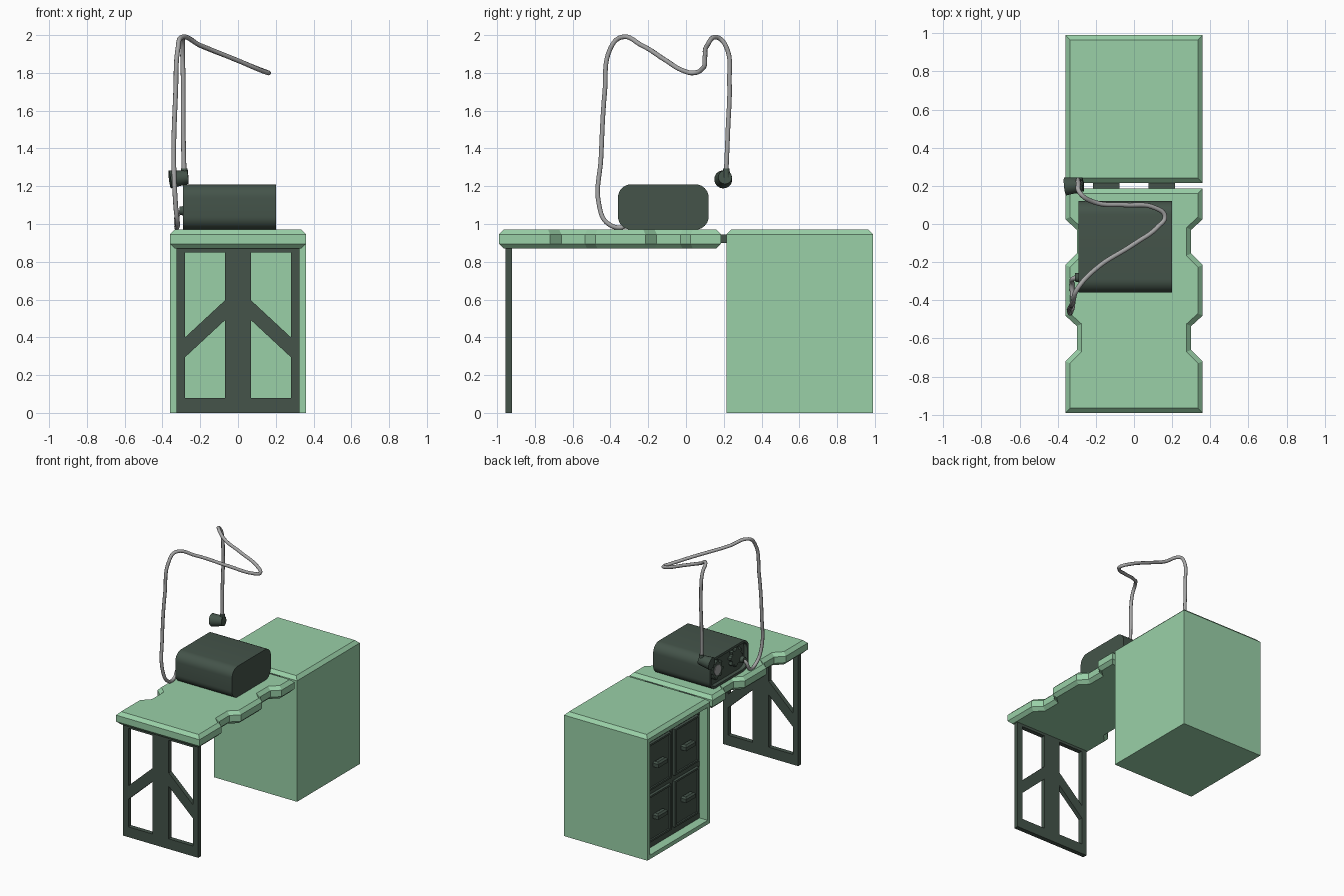
import bpy, bmesh, math
from mathutils import Vector, Matrix

if "Cube" in bpy.data.objects:
    bpy.data.objects.remove(bpy.data.objects["Cube"])


def material(name, rgb):
    m = bpy.data.materials.new(name)
    m.diffuse_color = (*rgb, 1)
    m.use_nodes = True
    m.node_tree.nodes["Principled BSDF"].inputs["Base Color"].default_value = m.diffuse_color
    return m


GREEN = material("light green", (0.32, 0.63, 0.39))
DARK = material("dark green", (0.058, 0.088, 0.068))
GREY = material("hose grey", (0.38, 0.38, 0.38))


def finish(name, bm, *mats, smooth=False):
    bmesh.ops.recalc_face_normals(bm, faces=bm.faces[:])
    me = bpy.data.meshes.new(name)
    bm.to_mesh(me)
    bm.free()
    for m in mats:
        me.materials.append(m)
    ob = bpy.data.objects.new(name, me)
    bpy.context.collection.objects.link(ob)
    if smooth:
        bpy.ops.object.select_all(action='DESELECT')
        bpy.context.view_layer.objects.active = ob
        ob.select_set(True)
        bpy.ops.object.shade_smooth_by_angle(angle=math.radians(35))
    return ob


def prism_bm(points, offset):
    bm = bmesh.new()
    f = bm.faces.new([bm.verts.new(p) for p in points])
    r = bmesh.ops.extrude_face_region(bm, geom=[f])
    bmesh.ops.translate(bm, vec=offset, verts=[v for v in r["geom"] if isinstance(v, bmesh.types.BMVert)])
    bmesh.ops.recalc_face_normals(bm, faces=bm.faces[:])
    return bm


def box_bm(lo, hi):
    pts = [(lo[0], lo[1], lo[2]), (hi[0], lo[1], lo[2]), (hi[0], hi[1], lo[2]), (lo[0], hi[1], lo[2])]
    return prism_bm(pts, (0, 0, hi[2] - lo[2]))


def box(name, lo, hi, mat):
    return finish(name, box_bm(lo, hi), mat)


def chamfer(bm, heights, size):
    edges = [e for e in bm.edges if any(all(abs(v.co.z - h) < 1e-4 for v in e.verts) for h in heights)]
    bmesh.ops.bevel(bm, geom=edges, offset=size, segments=1, affect='EDGES')


def recess(bm, rim, depth):
    # inset the face that looks to -x and push it inwards
    bm.normal_update()
    f = max((f for f in bm.faces if f.normal.x < -0.99), key=lambda f: f.calc_area())
    bmesh.ops.inset_region(bm, faces=[f], thickness=rim)
    r = bmesh.ops.extrude_face_region(bm, geom=[f])
    bmesh.ops.translate(bm, vec=(depth, 0, 0), verts=[v for v in r["geom"] if isinstance(v, bmesh.types.BMVert)])
    if f.is_valid:
        bmesh.ops.delete(bm, geom=[f], context='FACES_ONLY')
    return [g for g in r["geom"] if isinstance(g, bmesh.types.BMFace)]


def cone(name, centre, axis, r1, r2, length, mat, seg=20):
    bm = bmesh.new()
    rot = Vector((0, 0, 1)).rotation_difference(Vector(axis)).to_matrix().to_4x4()
    bmesh.ops.create_cone(bm, cap_ends=True, segments=seg, radius1=r1, radius2=r2, depth=length,
                          matrix=Matrix.Translation(centre) @ rot)
    return finish(name, bm, mat, smooth=True)


# Table top with two chamfered notches on each long side
right = [(0.36, 0.185), (0.36, 0.025), (0.30, -0.03), (0.30, -0.155), (0.36, -0.215),
         (0.36, -0.48), (0.30, -0.535), (0.30, -0.66), (0.36, -0.72), (0.36, -0.99)]
outline = right + [(-x, y) for x, y in reversed(right)]
bm = prism_bm([(x, y, 0.87) for x, y in outline], (0, 0, 0.10))
chamfer(bm, (0.87, 0.97), 0.025)
finish("table_top", bm, GREEN)

# Cabinet, open on its left side
bm = box_bm((-0.36, 0.215, 0), (0.36, 0.99, 0.97))
chamfer(bm, (0.97,), 0.025)
for f in recess(bm, 0.045, 0.07):
    f.material_index = 1
finish("cabinet", bm, GREEN, DARK)

# Four drawer fronts with pulls, sitting in the recess
for i, y in enumerate((0.43, 0.775)):
    for j, z in enumerate((0.27, 0.675)):
        tag = f"{i}{j}"
        bm = box_bm((-0.312, y - 0.15, z - 0.18), (-0.28, y + 0.15, z + 0.18))
        recess(bm, 0.02, 0.012)
        finish("drawer_front_" + tag, bm, DARK)
        bm = box_bm((-0.345, y - 0.06, z - 0.015), (-0.295, y + 0.06, z + 0.025))
        chamfer(bm, (z + 0.025,), 0.012)
        finish("drawer_pull_" + tag, bm, DARK)

# Two hinge blocks joining top and cabinet
for s in (-1, 1):
    box(f"hinge_{'left' if s < 0 else 'right'}", (s * 0.145 - 0.07, 0.17, 0.90), (s * 0.145 + 0.07, 0.23, 0.945), DARK)

# Front leg panel: posts, rails and slanted braces
Y0, Y1 = -0.955, -0.92
box("leg_centre_post", (-0.07, Y0, 0.08), (0.07, Y1, 0.85), DARK)
box("leg_bottom_rail", (-0.325, Y0, 0), (0.325, Y1, 0.08), DARK)
box("leg_top_rail", (-0.325, Y0, 0.85), (0.325, Y1, 0.875), DARK)
for s in (-1, 1):
    side = "left" if s < 0 else "right"
    a, b = sorted((s * 0.28, s * 0.325))
    box("leg_post_" + side, (a, Y0, 0.08), (b, Y1, 0.85), DARK)
    brace = [(0.07, 0.49), (0.28, 0.295), (0.28, 0.40), (0.07, 0.595)]
    finish("leg_brace_" + side, prism_bm([(s * x, Y0, z) for x, z in brace], (0, Y1 - Y0, 0)), DARK)

# Machine housing: rounded profile, recessed left end
prof = []
for k, (sy, sz) in enumerate(((1, 1), (-1, 1), (-1, -1), (1, -1))):
    cy, cz = -0.12 + sy * 0.17, 1.09 + sz * 0.05
    for n in range(9):
        a = math.radians(90 * k + 90 * n / 8)
        prof.append((-0.29, cy + 0.07 * math.cos(a), cz + 0.07 * math.sin(a)))
bm = prism_bm(prof, (0.49, 0, 0))
recess(bm, 0.018, 0.03)
finish("machine_housing", bm, DARK, smooth=True)

# Toothed wheels and a dial in the machine's recess
for name, y, z, r in (("wheel_back", 0.02, 1.10, 0.075), ("wheel_front", -0.22, 1.11, 0.075)):
    pts = []
    for n in range(32):
        q = r if n % 4 < 2 else r * 0.78
        a = math.tau * n / 32
        pts.append((-0.285, y + q * math.cos(a), z + q * math.sin(a)))
    finish(name, prism_bm(pts, (0.03, 0, 0)), DARK)
cone("dial", (-0.284, 0.02, 1.10), (1, 0, 0), 0.04, 0.04, 0.01, GREY)
cone("hose_socket", (-0.285, -0.28, 1.07), (1, 0, 0), 0.022, 0.028, 0.05, DARK)

# Hose looping from the machine up over the desk to the nozzle
path = [(-0.27, -0.28, 1.07), (-0.315, -0.285, 1.055), (-0.325, -0.32, 0.99), (-0.32, -0.41, 1.0),
        (-0.33, -0.46, 1.10), (-0.34, -0.45, 1.35), (-0.33, -0.43, 1.70), (-0.318, -0.40, 1.93),
        (-0.30, -0.345, 1.988), (-0.20, -0.235, 1.946), (0.0, -0.105, 1.865), (0.13, -0.01, 1.81),
        (0.162, 0.04, 1.80), (0.11, 0.085, 1.82), (-0.05, 0.10, 1.885), (-0.20, 0.112, 1.945),
        (-0.285, 0.165, 1.988), (-0.292, 0.212, 1.94), (-0.29, 0.23, 1.75), (-0.29, 0.222, 1.50),
        (-0.285, 0.212, 1.26)]
cu = bpy.data.curves.new("hose", 'CURVE')
cu.dimensions = '3D'
cu.bevel_depth = 0.0125
cu.bevel_resolution = 3
cu.resolution_u = 8
cu.use_fill_caps = True
sp = cu.splines.new('BEZIER')
sp.bezier_points.add(len(path) - 1)
for bp, p in zip(sp.bezier_points, path):
    bp.co = p
    bp.handle_left_type = bp.handle_right_type = 'AUTO'
cu.materials.append(GREY)
hose = bpy.data.objects.new("hose", cu)
bpy.context.collection.objects.link(hose)
bpy.ops.object.select_all(action='DESELECT')
bpy.context.view_layer.objects.active = hose
hose.select_set(True)
bpy.ops.object.convert(target='MESH')

# Nozzle hanging from the hose
cone("nozzle", (-0.314, 0.202, 1.242), (0.97, 0.1, 0.12), 0.048, 0.036, 0.095, DARK)
cone("nozzle_neck", (-0.284, 0.213, 1.27), (0, 0, 1), 0.022, 0.017, 0.05, DARK)
